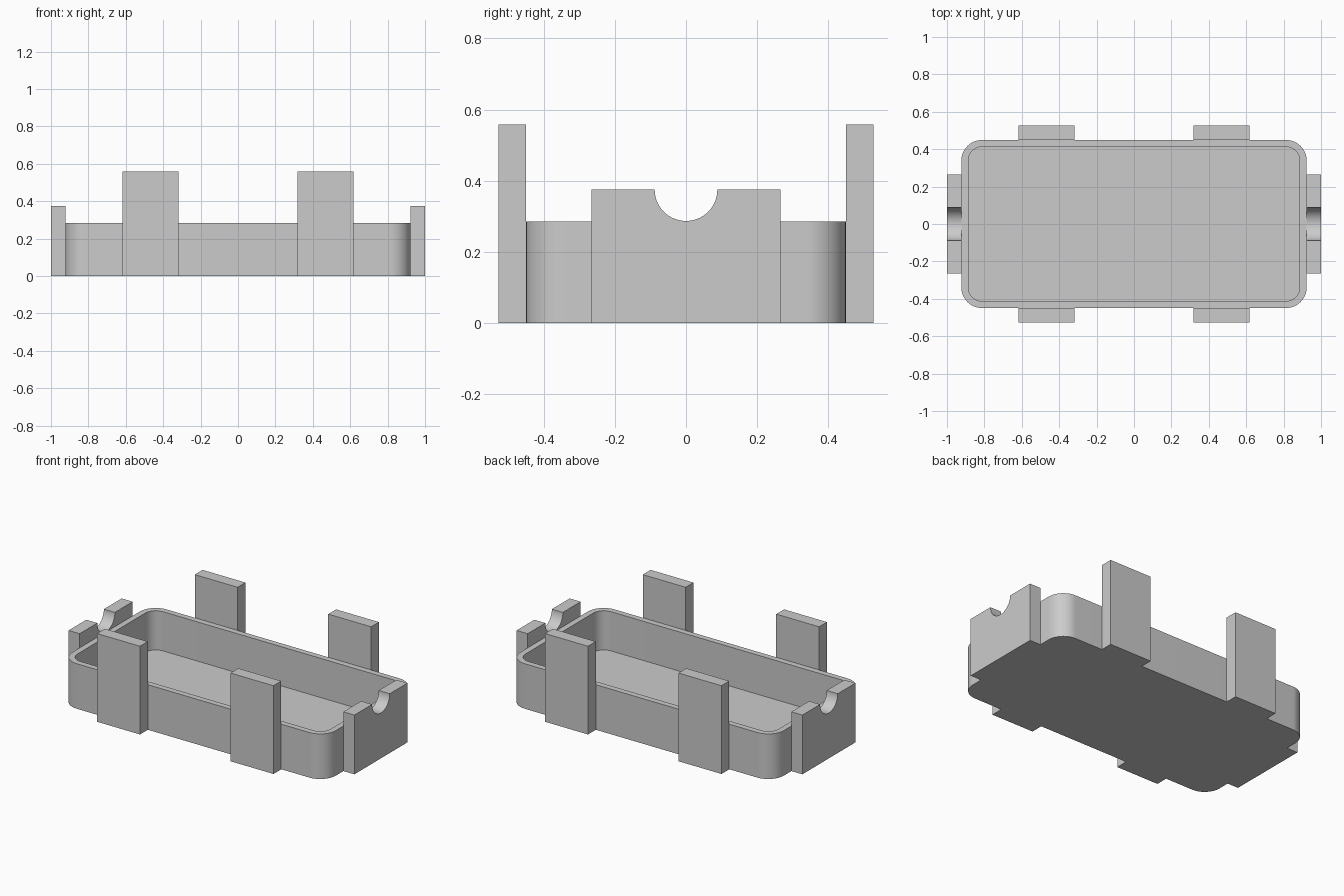
import bpy, bmesh, math
from mathutils import Vector

cube = bpy.data.objects.get("Cube")
if cube:
    bpy.data.objects.remove(cube, do_unlink=True)

# Overall sizes
HALF_X, HALF_Y, RIM = 0.923, 0.449, 0.285
WALL, RADIUS = 0.037, 0.11
END_TOP, NOTCH = 0.375, 0.088

grey = bpy.data.materials.new("plain_grey")
grey.use_nodes = True
colour = (0.6, 0.6, 0.6, 1)
grey.diffuse_color = colour
grey.node_tree.nodes["Principled BSDF"].inputs["Base Color"].default_value = colour


def finish(name, bm):
    bmesh.ops.recalc_face_normals(bm, faces=bm.faces)
    mesh = bpy.data.meshes.new(name)
    bm.to_mesh(mesh)
    bm.free()
    mesh.materials.append(grey)
    obj = bpy.data.objects.new(name, mesh)
    bpy.context.collection.objects.link(obj)
    bpy.ops.object.select_all(action="DESELECT")
    obj.select_set(True)
    bpy.context.view_layer.objects.active = obj
    bpy.ops.object.shade_smooth_by_angle(angle=math.radians(30))
    return obj


def rounded_ring(bm, inset, z, steps=16):
    """Ring of vertices around a rounded rectangle."""
    r = RADIUS - inset
    ring = []
    for corner, (sx, sy) in enumerate([(1, 1), (-1, 1), (-1, -1), (1, -1)]):
        for i in range(steps + 1):
            a = (corner + i / steps) * math.pi / 2
            ring.append(bm.verts.new((sx * (HALF_X - RADIUS) + r * math.cos(a),
                                      sy * (HALF_Y - RADIUS) + r * math.sin(a), z)))
    return ring


def prism(name, outline, offset):
    """Extrude a closed outline along an offset."""
    bm = bmesh.new()
    face = bm.faces.new([bm.verts.new(p) for p in outline])
    new = bmesh.ops.extrude_face_region(bm, geom=[face], use_keep_orig=True)["geom"]
    bmesh.ops.translate(bm, vec=Vector(offset),
                        verts=[v for v in new if isinstance(v, bmesh.types.BMVert)])
    return finish(name, bm)


# Open tray: outer wall, rim, inner wall and floor
bm = bmesh.new()
rings = [rounded_ring(bm, inset, z) for inset, z in
         [(0, 0), (0, RIM), (WALL, RIM), (WALL, WALL)]]
for low, high in zip(rings, rings[1:]):
    for i in range(len(low)):
        j = (i + 1) % len(low)
        bm.faces.new((low[i], low[j], high[j], high[i]))
bm.faces.new(rings[0])
bm.faces.new(rings[-1])
finish("tray", bm)

# Four tall posts on the long sides
for y_name, sy in (("front", -1), ("back", 1)):
    for x_name, sx in (("right", -1), ("left", 1)):
        y = sy * HALF_Y
        outline = [(sx * x, y, z) for x, z in
                   [(0.317, 0), (0.617, 0), (0.617, 0.558), (0.317, 0.558)]]
        prism(f"{y_name}_{x_name}_post", outline, (0, sy * (0.527 - HALF_Y), 0))

# End blocks with a half-round notch in the top
arc = [(NOTCH * math.cos(a), END_TOP - NOTCH * math.sin(a))
       for a in (math.pi * i / 32 for i in range(33))]
profile = [(-0.265, END_TOP), (-0.265, 0), (0.265, 0), (0.265, END_TOP)] + arc
for name, sx in (("right", -1), ("left", 1)):
    prism(f"{name}_end_block", [(sx * HALF_X, y, z) for y, z in profile],
          (sx * (1 - HALF_X), 0, 0))
